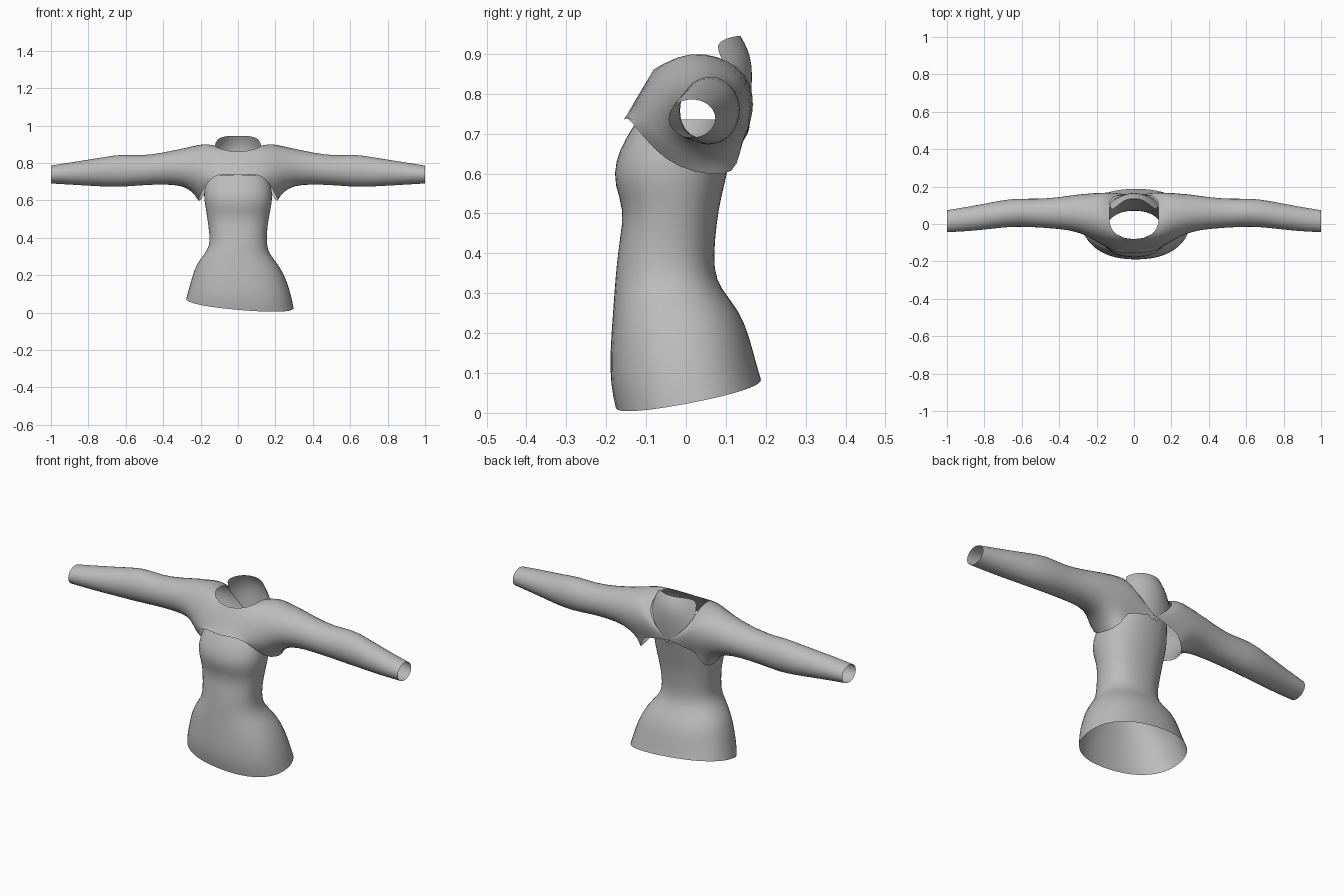
import bpy, bmesh, math
from mathutils import Vector

cloth = bpy.data.materials.new("grey cloth")
cloth.diffuse_color = (0.5, 0.5, 0.5, 1)


def loft(name, rows, closed=True, mirror=False):
    """Skin successive rows of points, smooth it, optionally mirror in x."""
    bm = bmesh.new()
    grid = [[bm.verts.new(p) for p in row] for row in rows]
    n = len(rows[0])
    for a, b in zip(grid, grid[1:]):
        for j in range(n if closed else n - 1):
            k = (j + 1) % n
            bm.faces.new((a[j], a[k], b[k], b[j]))
    bmesh.ops.remove_doubles(bm, verts=bm.verts[:], dist=0.0005)
    bmesh.ops.recalc_face_normals(bm, faces=bm.faces[:])
    mesh = bpy.data.meshes.new(name)
    bm.to_mesh(mesh)
    bm.free()
    mesh.materials.append(cloth)
    ob = bpy.data.objects.new(name, mesh)
    bpy.context.collection.objects.link(ob)
    for p in mesh.polygons:
        p.use_smooth = True
    if mirror:
        m = ob.modifiers.new("mirror", 'MIRROR')
        m.use_clip = True
    s = ob.modifiers.new("smooth", 'SUBSURF')
    s.levels = s.render_levels = 1
    return ob


def spow(v, e):
    return math.copysign(abs(v) ** e, v)


# Bodice: height, left, right, front, back, amount of hem tilt
bodice = [
    (.048, -.28, .30, -.178, .19, 1), (.10, -.268, .289, -.191, .177, .8),
    (.17, -.25, .268, -.192, .162, .5), (.25, -.228, .228, -.185, .137, .2),
    (.31, -.183, .17, -.18, .088, 0), (.36, -.15, .155, -.176, .07, 0),
    (.43, -.155, .155, -.168, .073, 0), (.51, -.166, .166, -.155, .082, 0),
    (.57, -.176, .18, -.181, .097, 0), (.63, -.186, .186, -.18, .11, 0),
    (.69, -.176, .176, -.152, .125, 0), (.735, -.16, .16, -.122, .135, 0)]
rows = []
for z, xl, xr, yf, yb, tilt in bodice:
    ring = []
    for i in range(24):
        a = math.tau * i / 24
        x = (xl + xr) / 2 + (xr - xl) / 2 * spow(math.cos(a), .88)
        y = (yf + yb) / 2 + (yb - yf) / 2 * spow(math.sin(a), .88)
        ring.append((x, y, z + tilt * (.19 * y - .085 * x)))
    rows.append(ring)
loft("bodice", rows)

# Shrug edge: front centre, along the hem to the back, then round the neck
edge = [
    (0, -.157, .727), (.1, -.152, .752), (.165, -.115, .70), (.2, -.05, .63),
    (.215, .02, .603), (.208, .10, .592), (.185, .13, .62), (.16, .14, .68),
    (.1, .15, .69), (0, .158, .71), (.08, .16, .77), (.135, .135, .845),
    (.13, .07, .89), (.135, 0, .90), (.105, -.06, .875), (0, -.092, .853)]
# Line over the shoulder and round the armhole
shoulder = [
    (.16, -.118, .77), (.2, -.1, .73), (.22, -.075, .69), (.232, -.03, .65),
    (.24, .03, .635), (.238, .09, .64), (.225, .125, .665), (.21, .15, .70),
    (.18, .168, .75), (.16, .172, .79), (.17, .167, .825), (.185, .14, .87),
    (.2, .08, .897), (.2, .02, .905), (.18, -.045, .882), (.165, -.092, .83)]
# Sleeve rings: x, centre y and z, radius in y and z
sleeve = [
    (.29, .06, .78, .103, .102), (.40, .058, .77, .086, .086),
    (.52, .058, .759, .077, .08), (.63, .062, .759, .077, .09),
    (.72, .052, .752, .074, .08), (.82, .036, .747, .07, .069),
    (.92, .023, .742, .065, .058), (1.0, .015, .738, .06, .049)]
rings = []
for x, yc, zc, ry, rz in sleeve:
    rings.append([(x, yc + ry * math.cos(math.pi + math.tau * j / 16),
                   zc + rz * math.sin(math.pi + math.tau * j / 16)) for j in range(16)])
# Extra row keeps the yoke rounded between its edge and the shoulder
yoke = []
for e, s, r in zip(edge, shoulder, rings[0]):
    e, s, r = Vector(e), Vector(s), Vector(r)
    yoke.append((e + s) / 2 + (2 * s - e - r) * .06)
loft("shrug_with_sleeves", [edge, yoke, shoulder] + rings, mirror=True)

# Standing back collar, tapering to a point: height, half width, back y, wrap
collar = [(.945, .115, .138, .065), (.91, .125, .158, .07), (.87, .13, .167, .06),
          (.82, .11, .166, .03), (.76, .065, .16, .01), (.70, .008, .15, 0)]
loft("back_collar", [[(w * u / 4, y - c * (u / 4) ** 2, z - .02 * (u / 4) ** 4)
                      for u in range(-4, 5)] for z, w, y, c in collar], closed=False)
